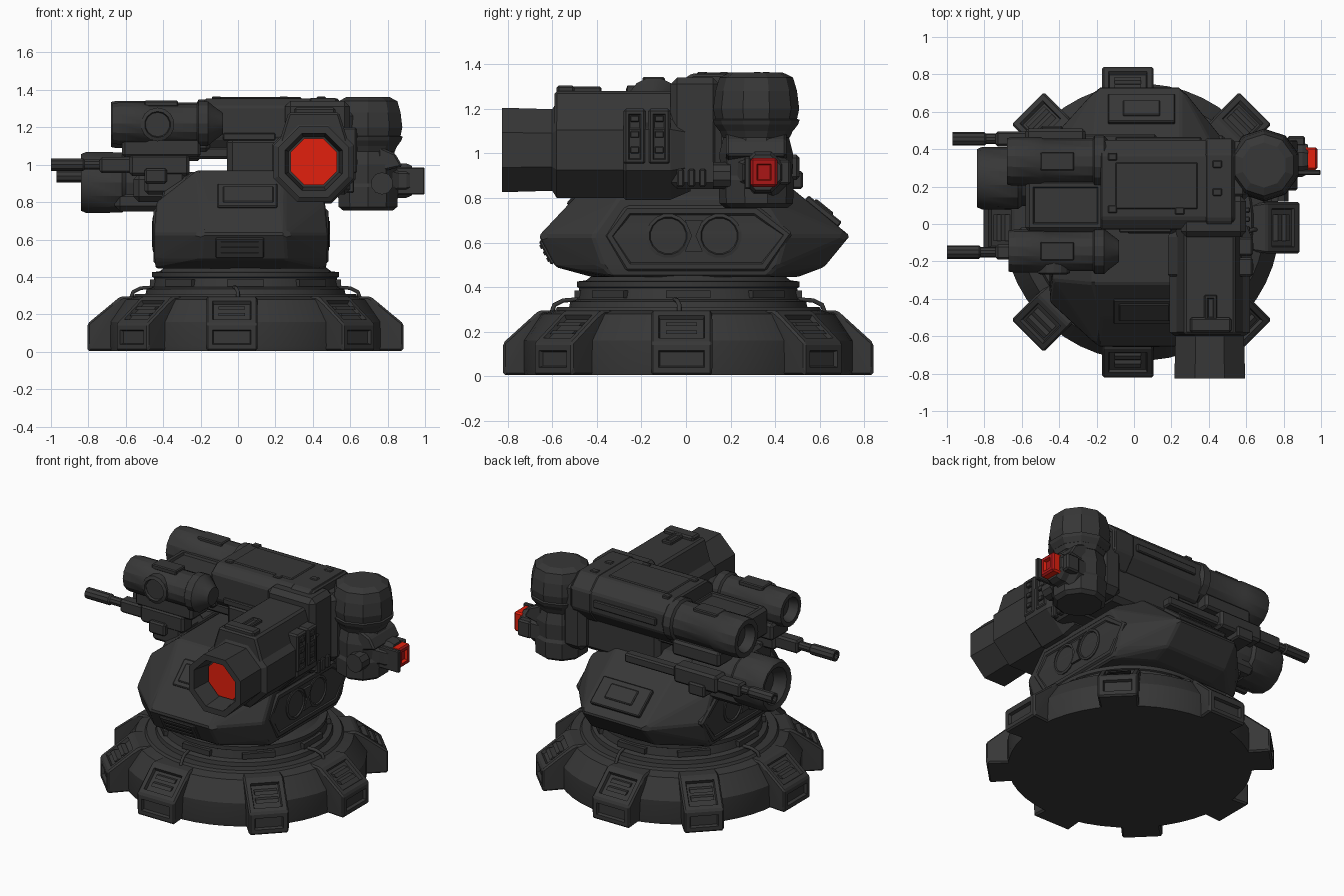
import bpy, bmesh, math
from mathutils import Matrix, Vector

if "Cube" in bpy.data.objects:
    bpy.data.objects.remove(bpy.data.objects["Cube"])

def material(name, col):
    m = bpy.data.materials.new(name)
    m.diffuse_color = (*col, 1)
    m.use_nodes = True
    m.node_tree.nodes["Principled BSDF"].inputs["Base Color"].default_value = m.diffuse_color
    return m

GREY = material("dark_grey", (0.038, 0.038, 0.038))
RED = material("lens_red", (0.76, 0.014, 0.004))
DEEP = material("deep_red", (0.40, 0.008, 0.008))

def finish(name, bm, mat=GREY, smooth=False):
    bmesh.ops.recalc_face_normals(bm, faces=bm.faces[:])
    me = bpy.data.meshes.new(name)
    bm.to_mesh(me)
    bm.free()
    me.materials.append(mat)
    if smooth:
        for p in me.polygons:
            p.use_smooth = True
        me.set_sharp_from_angle(angle=math.radians(25))
    ob = bpy.data.objects.new(name, me)
    bpy.context.collection.objects.link(ob)
    return ob

def inset(bm, dirs, width, depth):
    """Recess a framed panel into the face that best matches each direction."""
    for d in dirs:
        bm.normal_update()
        d = Vector(d).normalized()
        f = max(bm.faces, key=lambda f: f.normal.dot(d) + 0.05 * f.calc_area())
        bmesh.ops.inset_individual(bm, faces=[f], thickness=width, depth=0)
        bmesh.ops.inset_individual(bm, faces=[f], thickness=0.008, depth=-depth)

def hull(name, pts, mat=GREY, bevel=0, panels=(), pw=0.03, pd=0.015, matrix=None):
    bm = bmesh.new()
    for p in pts:
        bm.verts.new(p)
    bmesh.ops.convex_hull(bm, input=bm.verts[:])
    bmesh.ops.delete(bm, geom=[v for v in bm.verts if not v.link_faces], context='VERTS')
    bmesh.ops.dissolve_limit(bm, angle_limit=0.03, verts=bm.verts[:], edges=bm.edges[:])
    if bevel:
        bmesh.ops.bevel(bm, geom=bm.edges[:], offset=bevel, segments=1, affect='EDGES')
    bmesh.ops.recalc_face_normals(bm, faces=bm.faces[:])
    inset(bm, panels, pw, pd)
    if matrix:
        bm.transform(matrix)
    return finish(name, bm, mat)

def box(name, x, y, z, mat=GREY, bevel=0.01, **kw):
    return hull(name, [(a, b, c) for a in x for b in y for c in z], mat, bevel, **kw)

def slab(name, outline, a, b, **kw):
    """Extrude a convex (y, z) outline along x from a to b."""
    return hull(name, [(t, *p) for p in outline for t in (a, b)], **kw)

def lathe(name, prof, loc, axis='z', n=8, mat=GREY, smooth=False):
    """Turn (radius, distance) points round an axis, with both ends capped."""
    bm = bmesh.new()
    rings = []
    for r, t in prof:
        rings.append([bm.verts.new((r * math.cos(math.tau * (i + .5) / n),
                                    r * math.sin(math.tau * (i + .5) / n), t)) for i in range(n)])
    for a, b in zip(rings, rings[1:]):
        for i in range(n):
            bm.faces.new((a[i], a[(i + 1) % n], b[(i + 1) % n], b[i]))
    bm.faces.new(rings[0])
    bm.faces.new(rings[-1])
    rot = {'z': Matrix(), 'x': Matrix.Rotation(math.pi / 2, 4, 'Y'),
           'y': Matrix.Rotation(-math.pi / 2, 4, 'X')}[axis]
    bm.transform(Matrix.Translation(loc) @ rot)
    return finish(name, bm, mat, smooth)

# --- Base: disc, collar, eight feet and small pipes
C = Vector((0.04, 0.01, 0))
lathe("base_disc", [(.735, .005), (.74, .03), (.74, .16), (.66, .28), (.6, .295), (.59, .31), (.53, .31)], C, n=48, smooth=True)
lathe("base_collar", [(.54, .29), (.53, .335), (.5, .345), (.49, .395), (.5, .4), (.5, .425), (.46, .43), (.42, .46)],
      C, n=48, smooth=True)
for k in range(8):
    ang = k * math.pi / 4
    reach = .86 if k % 2 else (.83 if k % 4 else .845)
    off = Vector(((-.073 if k in (2, 6) else 0), (-.03 if k in (0, 4) else 0), 0))
    M = Matrix.Translation(C + off) @ Matrix.Rotation(ang, 4, 'Z')
    prof = [(.5, .005), (reach, .005), (reach, .15), (.67, .295), (.5, .295)]
    w = .122 if k % 2 else .138
    hull("base_foot", [(r, s * (w if r > .6 else .11), z) for r, z in prof for s in (-1, 1)], bevel=.01,
         panels=[(1, 0, 0), (.65, 0, .8)], pw=.035, pd=.02, matrix=M)
    for z in (.19, .225):
        hull("foot_slat", [(reach - (z + e - .15) * 1.2 - .005 + d, s * .07, z + e)
                           for e in (0, .016) for d in (-.03, 0) for s in (-1, 1)], matrix=M)
    M = Matrix.Translation(C) @ Matrix.Rotation(ang, 4, 'Z')
    # collar plates, and a pipe at every other foot
    hull("collar_plate", [(r, s * .1, z) for r in (.47, .51) for s in (-1, 1) for z in (.35, .385)], matrix=M)
    if k % 2:
        continue
    cu = bpy.data.curves.new("base_pipe", 'CURVE')
    cu.dimensions, cu.bevel_depth, cu.bevel_resolution = '3D', .011, 1
    sp = cu.splines.new('POLY')
    sp.points.add(3)
    for p, q in zip(sp.points, [(.49, -.06, .345), (.56, -.05, .34), (.6, -.04, .32), (.615, -.04, .28)]):
        p.co = (*(M @ Vector(q)), 1)
    cu.materials.append(GREY)
    bpy.context.collection.objects.link(bpy.data.objects.new("base_pipe", cu))

# --- Turret body: faceted hull
body = []
for z, hx, y0, y1, nx, f, b in [(.445, .455, -.33, .36, .22, -.42, .5), (.49, .46, -.37, .41, .23, -.585, .62),
                                (.63, .465, -.42, .45, .22, -.66, .735),
                                (.8, .45, -.3, .34, .2, -.5, .525)]:
    body += [(.015 + s * hx, y, z) for s in (-1, 1) for y in (y0, y1)]
    body += [(.03 + s * nx, y, z) for s in (-1, 1) for y in (f, b)]
body += [(x, y, .97) for x in (-.22, .25) for y in (-.32, .32)]
hull("turret_body", body, bevel=.01)
for s in (-1, 1):
    X = lambda t: .015 + s * t
    outline = [(-.37, .63), (-.27, .765), (.32, .765), (.48, .64), (.36, .47), (-.27, .47)]
    slab("side_plate", outline, X(.38), X(.468), bevel=.012, panels=[(s, 0, 0)], pw=.025, pd=.008)
    for y in (-.08, .15):
        lathe("side_disc", [(.1, X(.40)), (.1, X(.468)), (.085, X(.472)), (.08, X(.463))], (0, y, .63), 'x', 16)
    for z0, z1 in ((.56, .63), (.70, .63)):
        slab("side_tie", [(-.005, z0), (.075, z0), (.045, z1), (.025, z1)], X(.40), X(.476))
def slope_box(name, x, u, v, d=.02, bevel=.006):
    """Plate on a sloped face running from u=(y,z) to v=(y,z)."""
    n = Vector((u[1] - v[1], v[0] - u[0])).normalized() * d
    return hull(name, [(a, p[0] + n.x * k, p[1] + n.y * k) for a in x for p in (u, v) for k in (-1, 1)], bevel=bevel)
slope_box("front_hatch_rim", (-.11, .21), (-.53, .77), (-.4, .895), .01)
slope_box("front_hatch", (-.08, .19), (-.51, .79), (-.42, .875), .018)
slope_box("back_plate", (-.14, .22), (.54, .80), (.69, .68), -.015)
slope_box("back_hatch", (-.06, .14), (.57, .78), (.65, .715), -.022)
slope_box("front_vent", (-.12, .14), (-.65, .61), (-.595, .505), .012)
for i in range(3):
    t = .14 + i * .28
    slope_box("front_vent_slat", (-.09, .11), (-.65 + .055 * t, .61 - .105 * t),
              (-.65 + .055 * (t + .16), .61 - .105 * (t + .16)), .018, 0)
hull("left_shoulder", [(x, y, z) for x, ys, z in ((-.435, (-.25, .3), .72), (-.3, (-.25, .3), .72),
                                                 (-.4, (-.2, .26), .86), (-.24, (-.2, .26), .965)) for y in ys], bevel=.01)

# --- Neck and upper crossbeam
box("neck", (-.06, .5), (-.05, .38), (.85, 1.15), bevel=.03)
beam = [(-.03, 1.14), (-.03, 1.31), (.03, 1.355), (.37, 1.355), (.45, 1.28), (.45, 1.15), (.38, 1.06), (.03, 1.06)]
slab("crossbeam", beam, -.18, .54, bevel=.01)
box("crossbeam_underside", (-.4, 0), (.0, .36), (1.03, 1.1), bevel=.015)
box("crossbeam_left_shelf", (-.58, -.15), (-.04, .24), (1.07, 1.26), bevel=.02, panels=[(0, 0, 1)])
slab("beam_end_band", [(y * 1.03 - .006, 1.21 + (z - 1.21) * 1.02) for y, z in beam], .38, .53, bevel=.01)
box("beam_top_plate", (-.1, .34), (.08, .33), (1.34, 1.362), bevel=.006)
for x, y in ((-.14, .06), (-.14, .34), (.22, .05), (.42, .15), (.42, .3)):
    box("beam_rivet_block", (x, x + .05), (y, y + .04), (1.33, 1.364), bevel=.005)
box("beam_front_rail", (-.08, .2), (-.045, 0), (1.13, 1.17), bevel=.006)
box("beam_back_rail", (-.1, .36), (.42, .465), (1.19, 1.24), bevel=.006)

# --- Upper sensor tubes, pointing left
tube = lambda r, a, b: [(r * .55, a + .06), (r * .7, a), (r * .95, a), (r, a + .03), (r, a + .18), (r * .93, a + .2),
                        (r * .93, b - .14), (r * 1.06, b - .13), (r * 1.06, b - .08), (r * .9, b - .06), (r * .5, b)]
lathe("rear_tube", tube(.13, -.68, -.08), (0, .335, 1.215), 'x', 14, smooth=True)
lathe("front_tube", tube(.115, -.67, -.08), (0, -.145, 1.22), 'x', 14, smooth=True)
lathe("front_tube_disc", [(.09, -.2), (.09, -.262), (.07, -.27), (.065, -.255)], (-.43, 0, 1.215), 'y', 14)
box("front_tube_bracket", (-.62, -.2), (-.2, -.02), (1.04, 1.15), bevel=.015)
box("rear_tube_bracket", (-.55, -.2), (.26, .44), (1.02, 1.12), bevel=.015)
for y in (-.145, .335):
    box("tube_top_plate", (-.5, -.32), (y - .05, y + .05), (1.31, 1.342), bevel=.006)

# --- Twin machine guns, pointing left
for y, z, tip in ((-.15, 1.0, -1.0), (.455, .94, -.97)):
    lathe("gun_barrel", [(.018, tip + .02), (.022, tip), (.036, tip), (.036, tip + .17), (.028, tip + .18), (.028, -.4)],
          (0, y, z), 'x', 10, smooth=True)
    box("gun_sleeve", (-.74, -.5), (y - .04, y + .04), (z - .045, z + .04), bevel=.012)
    box("gun_receiver", (-.58, -.26), (y - .055, y + .055), (z - .06, z + .055), bevel=.015)
    box("gun_magazine", (-.5, -.38), (y - .08, y + .07), (z - .1, z - .02), bevel=.01)
box("rear_gun_stock", (-.3, .12), (.41, .48), (.9, .96))
box("front_gun_mount", (-.5, -.28), (-.2, .05), (.84, .97), bevel=.02)

# --- Lower drum on the left
lathe("lower_drum", [(.08, -.76), (.12, -.83), (.155, -.84), (.168, -.81), (.165, -.62), (.15, -.6), (.15, -.42), (.11, -.28)],
      (0, .245, .905), 'x', 14, smooth=True)
box("drum_underside", (-.66, -.4), (.1, .36), (.75, .86), bevel=.03)
box("drum_arm", (-.56, -.25), (-.05, .2), (.8, .95), bevel=.03)

# --- Main cannon, pointing forward
lathe("cannon", [(.145, -.69), (.165, -.825), (.205, -.825), (.198, -.6), (.232, -.58), (.232, -.28), (.242, -.27),
                 (.242, -.07), (.2, .02)], (.405, 0, 1.015), 'y', 8)
lathe("cannon_lens", [(.134, -.71), (.134, -.685)], (.405, 0, 1.015), 'y', 8, RED)
hull("cannon_top", [(x, y, z) for x, z in ((.22, 1.12), (.27, 1.28), (.54, 1.28), (.59, 1.12)) for y in (-.59, 0)], bevel=.012)
box("cannon_top_hatch", (.375, .445), (-.52, -.38), (1.27, 1.3), bevel=.006, panels=[(0, 0, 1)], pw=.015, pd=.01)
box("cannon_top_ridge", (.3, .52), (-.58, -.5), (1.26, 1.305), bevel=.01)
for y in (-.28, -.17):
    box("cannon_side_plate", (.55, .635), (y, y + .1), (.95, 1.2), panels=[(1, 0, 0)], pw=.018, pd=.012)
    for z in (1.0, 1.07, 1.14):
        box("cannon_side_bolt", (.6, .64), (y + .03, y + .07), (z, z + .03), bevel=.004)
box("cannon_rear_block", (.25, .6), (-.07, .15), (.84, 1.34), bevel=.03)
for i in range(3):
    box("cannon_side_rib", (.58, .62), (-.04 + i * .05, -.01 + i * .05), (.85, .93), bevel=.006)

# --- Head on the right, with red eye
H = (.695, .315, 0)
lathe("head_dome", [(.15, 1.07), (.178, 1.13), (.193, 1.2), (.183, 1.28), (.165, 1.34), (.12, 1.362)], H, n=10)
lathe("head_lower", [(.14, .755), (.165, .775), (.17, .88), (.16, .9), (.165, 1.0), (.14, 1.1)], H, n=10)
lathe("head_band", [(.165, 1.1), (.188, 1.13), (.195, 1.15), (.17, 1.16)], H, n=10)
box("head_arm", (.45, .62), (.12, .44), (.85, 1.3), bevel=.04)
hull("head_visor", [(x, y, z) for x, z in ((.75, 1.1), (.84, 1.06), (.88, .99), (.75, .96)) for y in (.18, .45)], bevel=.01)
lathe("snout", [(.12, .76), (.125, .82), (.1, .86), (.1, .9), (.085, .93)], (0, .345, .915), 'x', 8)
eye = box("eye", (.91, .98), (.29, .41), (.85, .98), DEEP, panels=[(1, 0, 0)], pw=.025, pd=.02)
# the eye's rim is brighter than its glass
eye.data.materials.append(RED)
for p in eye.data.polygons:
    p.material_index = int(p.normal.x < .5)
box("eye_front_guard", (.84, .998), (.262, .289), (.84, .985), bevel=.006)
box("eye_back_guard", (.82, .915), (.415, .47), (.86, .97), bevel=.01)
lathe("head_cheek_disc", [(.06, .12), (.06, .2), (.04, .2)], (.77, 0, .9), 'y', 10)
